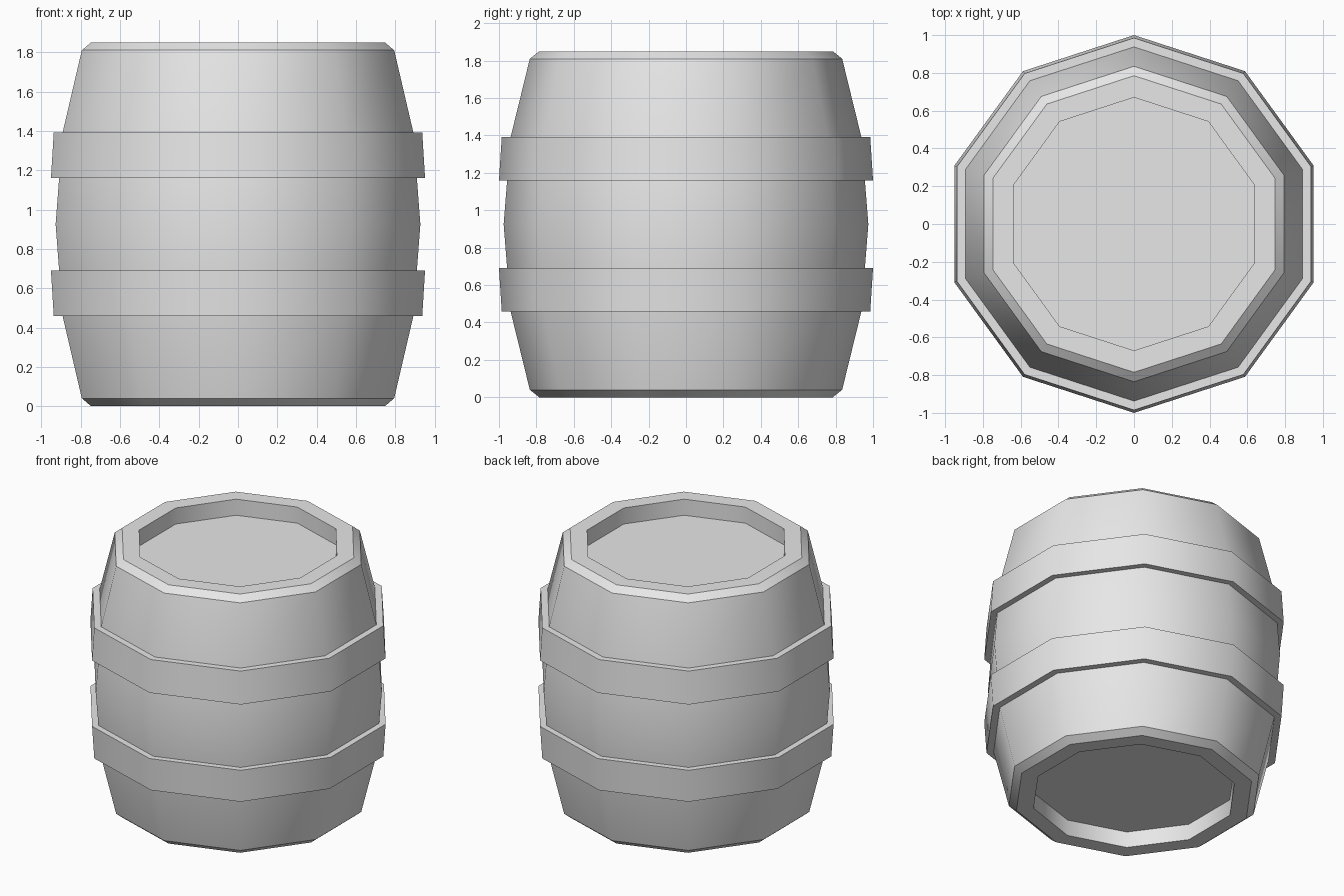
import bpy, bmesh, math

cube = bpy.data.objects.get("Cube")
if cube:
    bpy.data.objects.remove(cube, do_unlink=True)

SIDES = 10
HEIGHT = 1.85

grey = bpy.data.materials.new("light grey")
grey.use_nodes = True
grey.diffuse_color = (0.8, 0.8, 0.8, 1)
grey.node_tree.nodes["Principled BSDF"].inputs["Base Color"].default_value = (0.8, 0.8, 0.8, 1)


def lathe(name, profile, soft=(), closed=False):
    """Turn (radius, z) points, running bottom to top on the outside.
    Rings listed in soft stay smooth; the others are hard edges."""
    bm = bmesh.new()
    rings = []
    for r, z in profile:
        ring = []
        for i in range(SIDES):
            a = math.pi / 2 + math.tau * i / SIDES
            ring.append(bm.verts.new((r * math.cos(a), r * math.sin(a), z)))
        rings.append(ring)
    pairs = list(zip(rings, rings[1:]))
    if closed:
        pairs.append((rings[-1], rings[0]))
    for low, high in pairs:
        for i in range(SIDES):
            j = (i + 1) % SIDES
            bm.faces.new((low[i], low[j], high[j], high[i]))
    if not closed:
        bm.faces.new(rings[0][::-1])
        bm.faces.new(rings[-1])
    bm.normal_update()
    for f in bm.faces:
        f.smooth = True
    for k, ring in enumerate(rings):
        if k not in soft:
            for i in range(SIDES):
                bm.edges.get((ring[i], ring[(i + 1) % SIDES])).smooth = False
    mesh = bpy.data.meshes.new(name)
    bm.to_mesh(mesh)
    bm.free()
    mesh.materials.append(grey)
    obj = bpy.data.objects.new(name, mesh)
    bpy.context.collection.objects.link(obj)
    return obj


# Barrel body: sunken lid, rim, bevel and bulging staves, mirrored top to bottom
lower = [(0.67, 0.115), (0.67, 0), (0.785, 0), (0.835, 0.04), (0.938, 0.46)]
upper = [(r, HEIGHT - z) for r, z in reversed(lower)]
lathe("barrel_body", lower + [(0.975, HEIGHT / 2)] + upper, soft=(4, 5, 6))

# Two hoops, each widest on the edge nearest the middle
hoop = [(0.92, 1.16), (1.0, 1.16), (0.985, 1.392), (0.92, 1.392)]
lathe("upper_hoop", hoop, closed=True)
lathe("lower_hoop", [(r, HEIGHT - z) for r, z in reversed(hoop)], closed=True)
